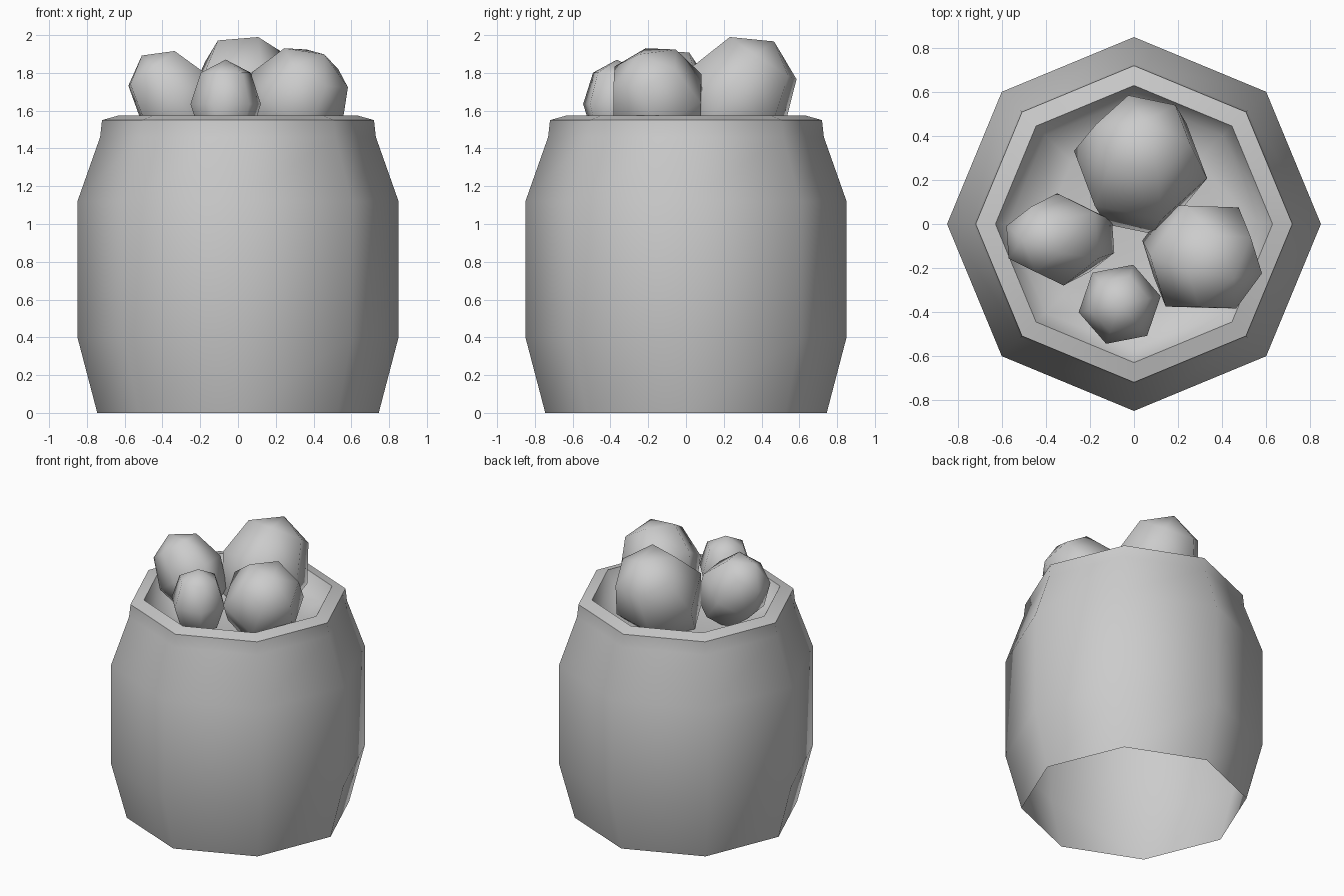
import bpy, bmesh, math
from mathutils import Matrix, Vector

if "Cube" in bpy.data.objects:
    bpy.data.objects.remove(bpy.data.objects["Cube"], do_unlink=True)

# One plain grey for everything
GREY = (0.6, 0.6, 0.6, 1)
grey = bpy.data.materials.new("plain_grey")
grey.use_nodes = True
grey.diffuse_color = GREY
grey.node_tree.nodes["Principled BSDF"].inputs["Base Color"].default_value = GREY


def finish(bm, name, angle):
    bmesh.ops.recalc_face_normals(bm, faces=bm.faces)
    mesh = bpy.data.meshes.new(name)
    bm.to_mesh(mesh)
    bm.free()
    mesh.materials.append(grey)
    obj = bpy.data.objects.new(name, mesh)
    bpy.context.collection.objects.link(obj)
    bpy.ops.object.select_all(action="DESELECT")
    obj.select_set(True)
    bpy.context.view_layer.objects.active = obj
    bpy.ops.object.shade_smooth_by_angle(angle=math.radians(angle))
    return obj


def lathe(name, profile, sides, angle):
    """Stack rings of a (radius, height) profile and cap the last one."""
    bm = bmesh.new()
    rings = []
    for r, z in profile:
        rings.append([bm.verts.new((r * math.cos(math.tau * i / sides),
                                    r * math.sin(math.tau * i / sides), z))
                      for i in range(sides)])
    for a, b in zip(rings, rings[1:]):
        for i in range(sides):
            j = (i + 1) % sides
            bm.faces.new((a[i], a[j], b[j], b[i]))
    bm.faces.new(rings[-1])
    return finish(bm, name, angle)


def stone(name, centre, radii, turn, lean):
    """Six-sided rounded stone whose top leans towards (x, y)."""
    bm = bmesh.new()
    bmesh.ops.create_uvsphere(bm, u_segments=6, v_segments=4, radius=1)
    tilt = Vector((0, 0, 1)).rotation_difference(Vector((*lean, 1)))
    bm.transform(Matrix.Translation(centre) @ tilt.to_matrix().to_4x4()
                 @ Matrix.Rotation(math.radians(turn), 4, "Z")
                 @ Matrix.Diagonal((*radii, 1)))
    return finish(bm, name, 89)


# Eight-sided barrel, open underneath: outer wall, sloped rim, recessed floor
lathe("barrel", [(0.745, 0), (0.85, 0.4), (0.85, 1.12), (0.73, 1.46),
                 (0.72, 1.55), (0.63, 1.575), (0.57, 1.46), (0.4, 1.43)], 8, 60)

# Four stones resting in the barrel, the larger ones leaning outwards
stone("back_stone", (0.03, 0.27, 1.665), (0.31, 0.31, 0.36), 17, (0.05, 0.65))
stone("left_stone", (0.31, -0.15, 1.655), (0.28, 0.28, 0.3), 23, (0.6, -0.4))
stone("right_stone", (-0.335, -0.07, 1.66), (0.24, 0.21, 0.29), 5, (-0.75, 0.0))
stone("front_stone", (-0.065, -0.365, 1.635), (0.19, 0.19, 0.235), 41, (0.0, 0.0))
